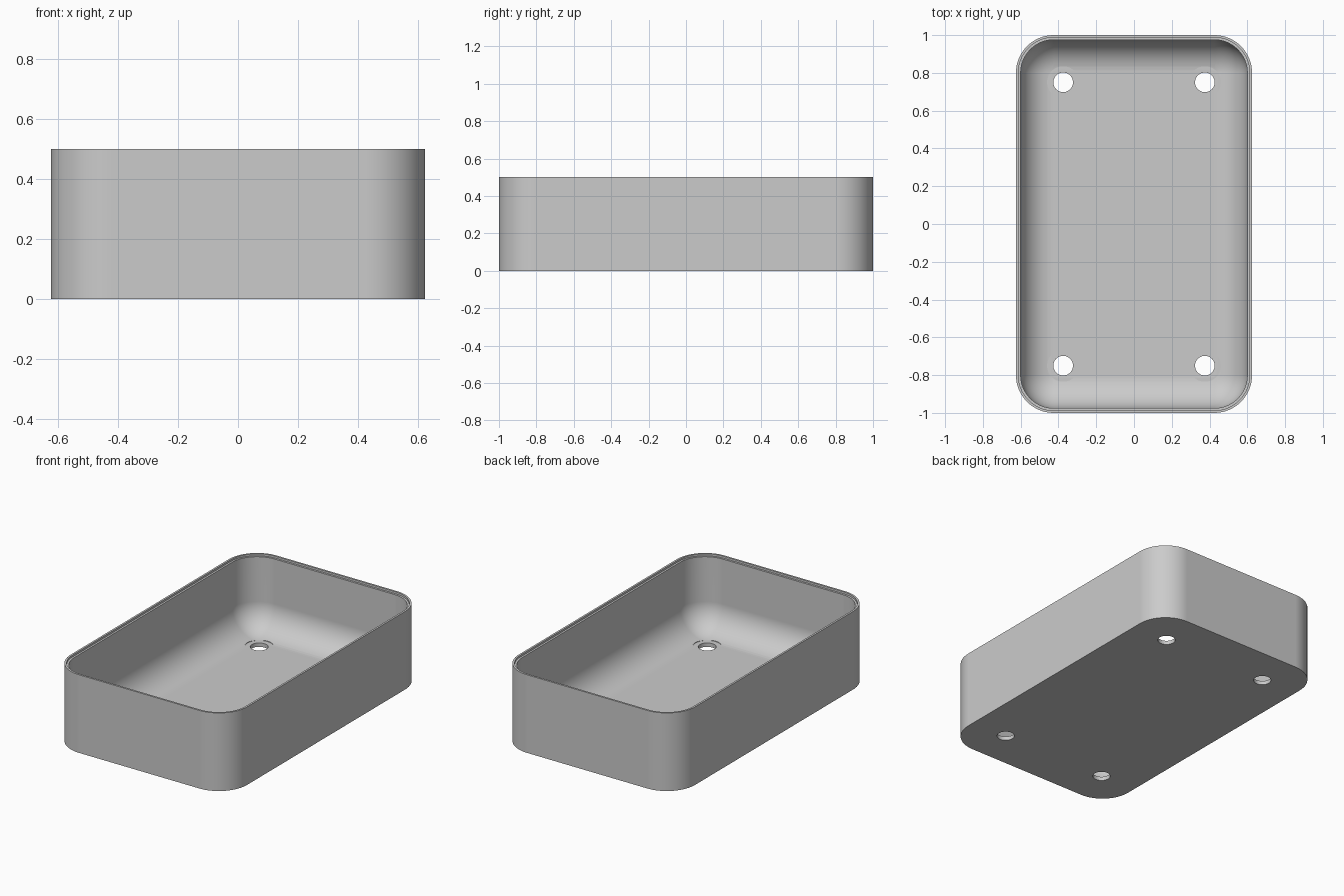
import bpy, bmesh, math

cube = bpy.data.objects.get("Cube")
if cube:
    bpy.data.objects.remove(cube)

HALF_X, HALF_Y, HEIGHT = 0.625, 1.0, 0.5
CORNER, WALL, LIP = 0.2, 0.025, 0.0125
FILLET = CORNER - WALL
STEPS = 16

grey = bpy.data.materials.new("light grey")
grey.use_nodes = True
grey.diffuse_color = (0.6, 0.6, 0.6, 1)
grey.node_tree.nodes["Principled BSDF"].inputs["Base Color"].default_value = (0.6, 0.6, 0.6, 1)


def rounded_ring(bm, inset, z):
    """Rounded rectangle, inset from the outer wall."""
    r = CORNER - inset
    verts = []
    for k, (sx, sy) in enumerate([(1, 1), (-1, 1), (-1, -1), (1, -1)]):
        for i in range(STEPS + 1):
            a = math.pi / 2 * (k + i / STEPS)
            verts.append(bm.verts.new((sx * (HALF_X - CORNER) + r * math.cos(a),
                                       sy * (HALF_Y - CORNER) + r * math.sin(a), z)))
    return verts


# Wall profile: outside base, outside top, stepped rim, inner wall, floor fillet
profile = [(0, 0), (0, HEIGHT), (LIP, HEIGHT), (LIP, HEIGHT - LIP), (WALL, HEIGHT - LIP)]
for i in range(STEPS + 1):
    a = math.pi / 2 * i / STEPS
    profile.append((WALL + FILLET * (1 - math.cos(a)), WALL + FILLET * (1 - math.sin(a))))

# Tray body
bm = bmesh.new()
rings = [rounded_ring(bm, inset, z) for inset, z in profile]
for low, high in zip(rings, rings[1:]):
    n = len(low)
    for i in range(n):
        j = (i + 1) % n
        bm.faces.new((low[i], low[j], high[j], high[i]))
bm.faces.new(list(reversed(rings[0])))
bm.faces.new(rings[-1])
bmesh.ops.remove_doubles(bm, verts=bm.verts, dist=1e-5)
bmesh.ops.recalc_face_normals(bm, faces=bm.faces)
mesh = bpy.data.meshes.new("tray")
bm.to_mesh(mesh)
bm.free()
mesh.materials.append(grey)
tray = bpy.data.objects.new("tray", mesh)
bpy.context.collection.objects.link(tray)


def cut(name, x, y, radius, z0, z1):
    """Cut a vertical cylinder out of the tray."""
    bpy.ops.mesh.primitive_cylinder_add(vertices=48, radius=radius, depth=z1 - z0,
                                        location=(x, y, (z0 + z1) / 2))
    cutter = bpy.context.object
    cutter.name = name
    cutter.data.materials.append(grey)
    mod = tray.modifiers.new(name, "BOOLEAN")
    mod.operation, mod.solver, mod.object = "DIFFERENCE", "EXACT", cutter
    bpy.context.view_layer.objects.active = tray
    bpy.ops.object.modifier_apply(modifier=mod.name)
    bpy.data.objects.remove(cutter)


# Four floor holes, each with a shallow seat cut into the fillet
for x in (-0.375, 0.375):
    for y in (-0.75, 0.75):
        cut("hole_seat", x, y, 0.085, WALL + 0.0005, 0.2)
        cut("screw_hole", x, y, 0.052, -0.1, 0.2)

bpy.ops.object.select_all(action="DESELECT")
tray.select_set(True)
bpy.context.view_layer.objects.active = tray
bpy.ops.object.shade_smooth_by_angle(angle=math.radians(30))
weighted = tray.modifiers.new("flat floor shading", "WEIGHTED_NORMAL")
weighted.keep_sharp = True
